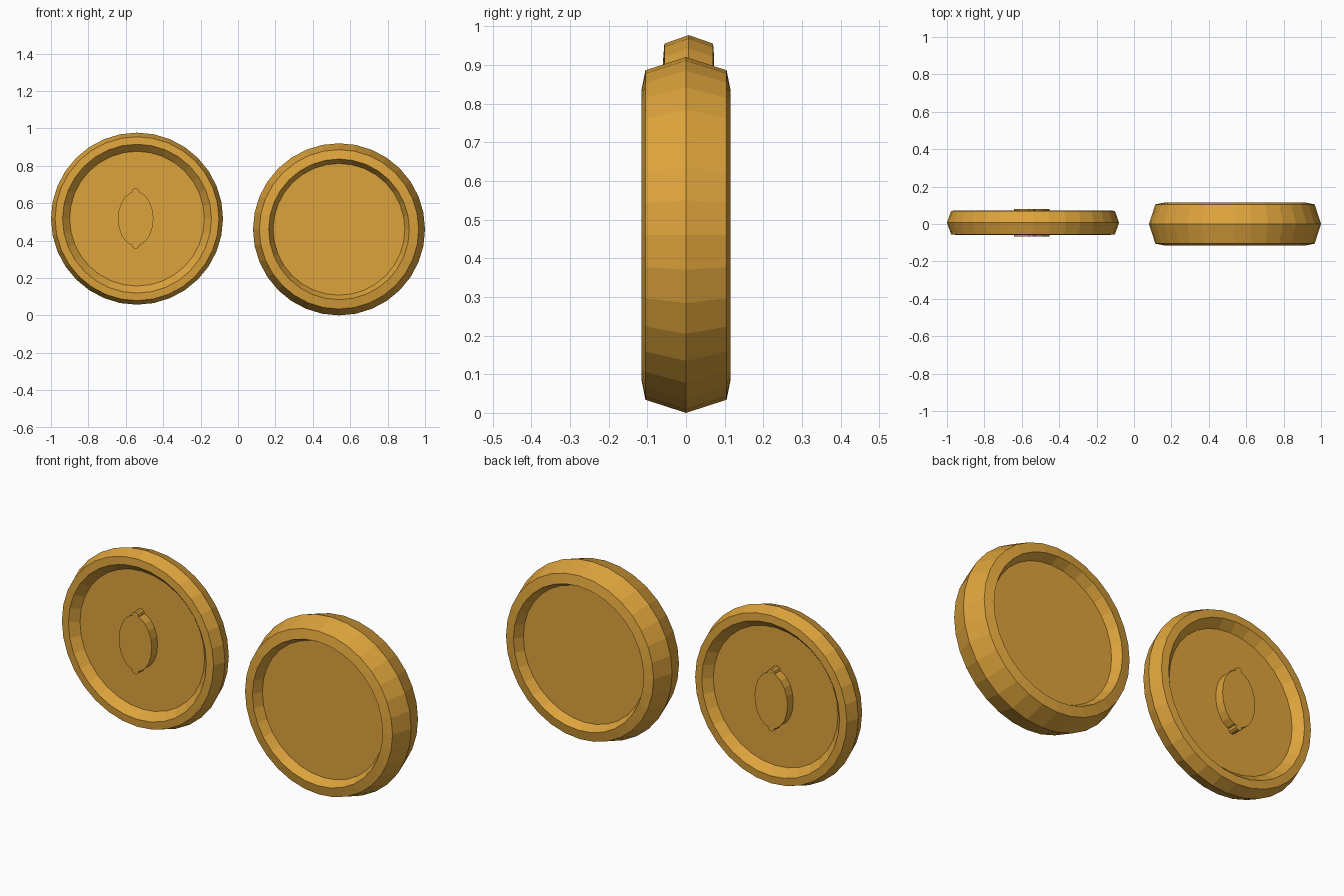
import bpy, bmesh
from math import sin, cos, tau

if "Cube" in bpy.data.objects:
    bpy.data.objects.remove(bpy.data.objects["Cube"])

gold = bpy.data.materials.new("gold")
gold.diffuse_color = (0.73, 0.37, 0.045, 1)
gold.use_nodes = True
gold.node_tree.nodes["Principled BSDF"].inputs["Base Color"].default_value = gold.diffuse_color


def finish(name, bm, location):
    bmesh.ops.recalc_face_normals(bm, faces=bm.faces)
    mesh = bpy.data.meshes.new(name)
    bm.to_mesh(mesh)
    bm.free()
    mesh.materials.append(gold)
    obj = bpy.data.objects.new(name, mesh)
    obj.location = location
    bpy.context.collection.objects.link(obj)
    return obj


def loft(name, rings, location):
    """Bridge rings of points front to back and cap both ends."""
    bm = bmesh.new()
    loops = [[bm.verts.new(p) for p in ring] for ring in rings]
    n = len(loops[0])
    for a, b in zip(loops, loops[1:]):
        for i in range(n):
            j = (i + 1) % n
            bm.faces.new((a[i], a[j], b[j], b[i]))
    bm.faces.new(loops[0])
    bm.faces.new(loops[-1])
    return finish(name, bm, location)


def coin(name, half_profile, location, sides=32):
    # half profile: (radius, depth) from floor to rim to ridge, mirrored in y
    profile = [(r, -y) for r, y in half_profile]
    profile += [(r, y) for r, y in reversed(half_profile[:-1])]
    rings = [[(r * cos(tau * i / sides), y, r * sin(tau * i / sides))
              for i in range(sides)] for r, y in profile]
    return loft(name, rings, location)


def relief(name, w, h, location, depth=0.073, lean=0.0, sides=20):
    # flat raised oval running through the coin
    rings = []
    for y in (-depth, depth):
        ring = []
        for i in range(sides):
            z = h * sin(tau * i / sides)
            ring.append((w * cos(tau * i / sides) + lean * z, y, z))
        rings.append(ring)
    return loft(name, rings, location)


# Thin coin, slightly raised
coin("thin_coin",
     [(0.36, 0.025), (0.398, 0.066), (0.438, 0.063), (0.46, 0.0)],
     (-0.54, 0.007, 0.517))

# Thick coin
coin("thick_coin",
     [(0.352, 0.068), (0.376, 0.115), (0.426, 0.105), (0.46, 0.0)],
     (0.54, 0, 0.46))

# Plain raised emblem on both faces of the thin coin, with small end studs
relief("emblem", 0.095, 0.145, (-0.547, 0.007, 0.517))
for name, z in (("top_stud", 0.66), ("bottom_stud", 0.375)):
    relief(name, 0.02, 0.02, (-0.547, 0.007, z), depth=0.0725, sides=10)
